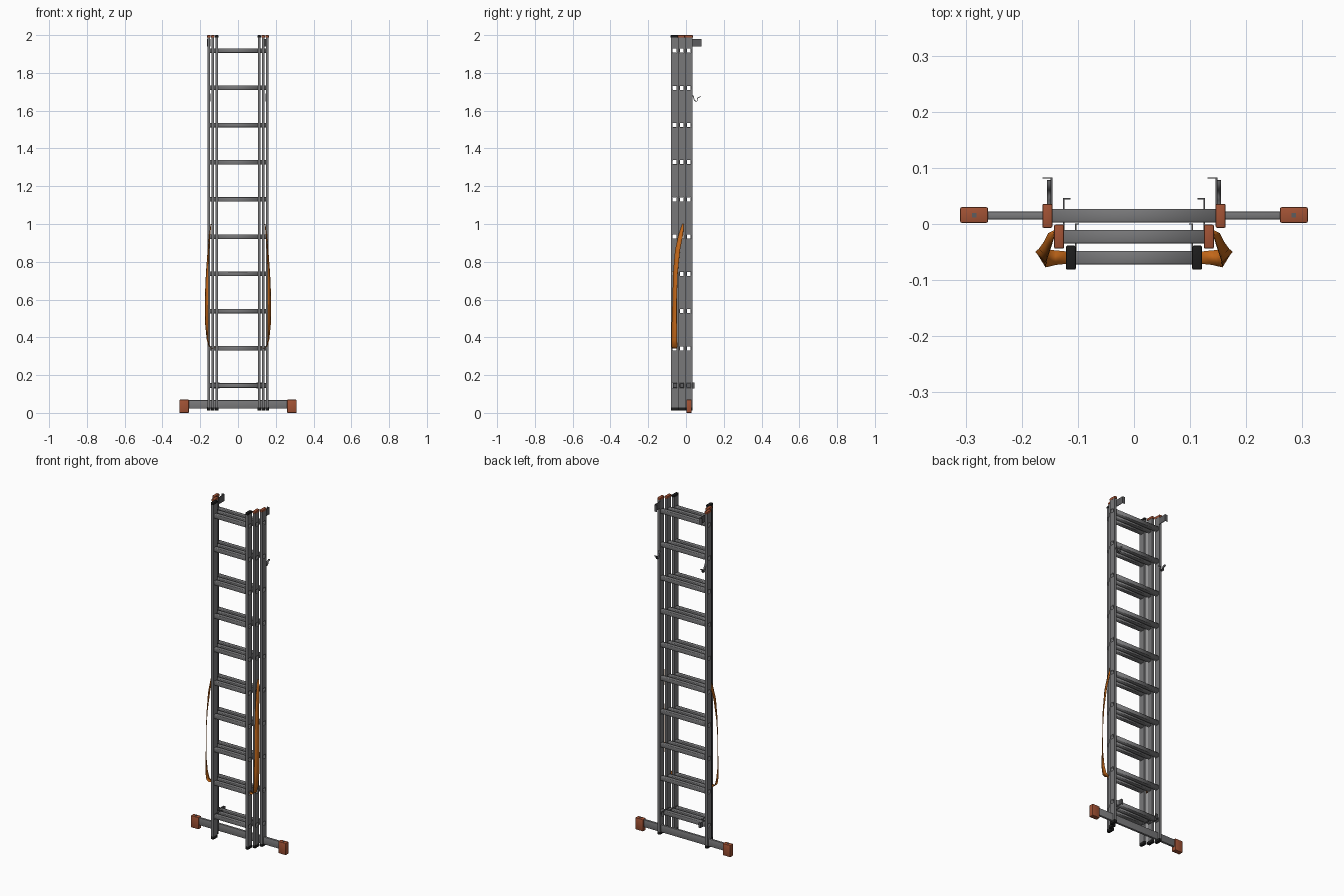
import bpy, bmesh
from mathutils import Vector, Matrix

cube = bpy.data.objects.get("Cube")
if cube:
    bpy.data.objects.remove(cube, do_unlink=True)


def material(name, rgb, rough=0.6):
    m = bpy.data.materials.new(name)
    m.use_nodes = True
    m.diffuse_color = (*rgb, 1)
    bsdf = m.node_tree.nodes["Principled BSDF"]
    bsdf.inputs["Base Color"].default_value = (*rgb, 1)
    bsdf.inputs["Roughness"].default_value = rough
    return m


METAL = material("grey aluminium", (0.19, 0.19, 0.195))
STEEL = material("dark steel", (0.11, 0.11, 0.115))
RUST = material("burnt orange plastic", (0.36, 0.085, 0.035))
STRAP = material("orange webbing", (0.56, 0.14, 0.01))
BLACK = material("black rubber", (0.012, 0.012, 0.012))


def finish(bm, name, mat, smooth=False):
    bmesh.ops.recalc_face_normals(bm, faces=bm.faces)
    me = bpy.data.meshes.new(name)
    bm.to_mesh(me)
    bm.free()
    me.materials.append(mat)
    ob = bpy.data.objects.new(name, me)
    bpy.context.collection.objects.link(ob)
    if smooth:
        bpy.context.view_layer.objects.active = ob
        bpy.ops.object.select_all(action="DESELECT")
        ob.select_set(True)
        bpy.ops.object.shade_smooth_by_angle()
    return ob


def add_box(bm, lo, hi):
    lo, hi = Vector(lo), Vector(hi)
    mat = Matrix.Translation((lo + hi) / 2) @ Matrix.Diagonal((*(hi - lo), 1))
    return bmesh.ops.create_cube(bm, size=1, matrix=mat)["verts"]


def box(name, lo, hi, mat, bevel=0):
    bm = bmesh.new()
    add_box(bm, lo, hi)
    if bevel:
        bmesh.ops.bevel(bm, geom=bm.edges[:], offset=bevel, segments=2,
                        affect="EDGES", profile=0.5)
    return finish(bm, name, mat, bool(bevel))


def ribbon(name, rows, mat, thick):
    """Strip through (centre, half-width vector) rows."""
    bm = bmesh.new()
    pairs = [(bm.verts.new(c - w), bm.verts.new(c + w)) for c, w in rows]
    for (a, b), (c, d) in zip(pairs, pairs[1:]):
        bm.faces.new((a, b, d, c))
    ob = finish(bm, name, mat, True)
    solid = ob.modifiers.new("thickness", "SOLIDIFY")
    solid.thickness = thick
    solid.offset = 0
    return ob


RUNG_Z = [0.145 + 0.197 * i for i in range(10)]
R = 0.012            # half size of a rung
HALF = 0.0187        # half depth of a rail
BOTTOM, TOP = 0.015, 1.995


def rail(name, side, x, y):
    # side walls run full height; blocks between leave the rung holes open
    bm = bmesh.new()
    xs = sorted((side * x, side * (x + 0.015)))
    for y0, y1 in ((y - HALF, y - R), (y + R, y + HALF)):
        add_box(bm, (xs[0], y0, BOTTOM), (xs[1], y1, TOP))
    stops = [BOTTOM] + [z + s * R for z in RUNG_Z for s in (-1, 1)] + [TOP]
    for z0, z1 in zip(stops[::2], stops[1::2]):
        add_box(bm, (xs[0], y - R, z0), (xs[1], y + R, z1))
    finish(bm, name, METAL)


def rungs(name, x, y):
    # hollow tubes, open at both ends
    bm = bmesh.new()
    for z in RUNG_Z:
        add_box(bm, (-x, y - R, z - R), (x, y + R, z + R))
    ends = [f for f in bm.faces if abs(f.normal.x) > 0.9]
    bmesh.ops.delete(bm, geom=ends, context="FACES_ONLY")
    long_edges = [e for e in bm.edges
                  if abs(e.verts[0].co.x - e.verts[1].co.x) > 0.1]
    bmesh.ops.bevel(bm, geom=long_edges, offset=0.003, segments=2,
                    affect="EDGES", profile=0.5)
    ob = finish(bm, name, METAL, True)
    solid = ob.modifiers.new("wall", "SOLIDIFY")
    solid.thickness = 0.0015
    solid.offset = -1


# three nested ladder sections: inner rail x, centre y, cap colour
SECTIONS = {"back": (0.147, 0.0145, RUST),
            "middle": (0.126, -0.0225, RUST),
            "front": (0.105, -0.0600, BLACK)}
SIDES = {"left": 1, "right": -1}

for sec, (x, y, cap) in SECTIONS.items():
    rungs(f"{sec}_rungs", x + 0.0145, y)
    for label, s in SIDES.items():
        rail(f"{sec}_{label}_rail", s, x, y)
        xs = sorted((s * (x - 0.0015), s * (x + 0.0165)))
        box(f"{sec}_{label}_top_cap", (xs[0], y - 0.0215, 1.986),
            (xs[1], y + 0.0215, 2.0), cap, 0.003)
        box(f"{sec}_{label}_foot", (xs[0], y - 0.02, 0.012),
            (xs[1], y + 0.02, 0.03), BLACK, 0.003)

# stabiliser bar with plastic end feet
box("stabiliser_bar", (-0.29, 0.008, 0.023), (0.29, 0.022, 0.067), METAL, 0.003)
for label, s in SIDES.items():
    xs = sorted((s * 0.26, s * 0.31))
    box(f"{label}_stabiliser_foot", (xs[0], 0.002, 0), (xs[1], 0.03, 0.07),
        RUST, 0.003)
    box(f"{label}_foot_bolt", (s * 0.285 - 0.004, 0.012, 0.069),
        (s * 0.285 + 0.004, 0.02, 0.072), STEEL)


def bracket(name, x, y0, y1, z0, z1, lip):
    # flat plate pointing backwards with a bent lip
    bm = bmesh.new()
    add_box(bm, (x - 0.0015, y0, z0), (x + 0.0015, y1, z1))
    xs = sorted((x, x + lip))
    add_box(bm, (xs[0], y1 - 0.002, z0), (xs[1], y1, z1))
    finish(bm, name, STEEL)


HOOK = [(0.030, 1.69), (0.040, 1.672), (0.045, 1.652), (0.058, 1.650),
        (0.062, 1.668), (0.078, 1.675)]
STRAP_PATH = [  # centre x, y, z and half width in x, y
    (0.143, -0.016, 1.00, 0.001, 0.004), (0.150, -0.028, 0.94, 0.002, 0.012),
    (0.157, -0.045, 0.86, 0.003, 0.013), (0.163, -0.056, 0.74, 0.006, 0.012),
    (0.166, -0.060, 0.60, 0.009, 0.011), (0.166, -0.062, 0.48, 0.008, 0.013),
    (0.161, -0.062, 0.39, 0.004, 0.015), (0.153, -0.061, 0.352, 0.001, 0.015),
    (0.140, -0.060, 0.342, 0, 0.013), (0.120, -0.060, 0.345, 0, 0.011)]

for label, s in SIDES.items():
    # top brackets, guide brackets near the foot, and lower hooks
    bracket(f"{label}_top_bracket", s * 0.147, 0.03, 0.083, 1.94, 1.98, -0.016)
    bracket(f"{label}_middle_guide", s * 0.125, -0.03, 0.046, 0.13, 0.16, -s * 0.012)
    bracket(f"{label}_front_guide", s * 0.104, -0.07, 0.001, 0.13, 0.16, -s * 0.006)
    ribbon(f"{label}_lock_hook",
           [(Vector((s * 0.15, y, z)), Vector((0.005, 0, 0))) for y, z in HOOK],
           STEEL, 0.004)
    # hanging safety strap
    ribbon(f"{label}_safety_strap",
           [(Vector((s * x, y, z)), Vector((s * wx, wy, 0)))
            for x, y, z, wx, wy in STRAP_PATH], STRAP, 0.002)
